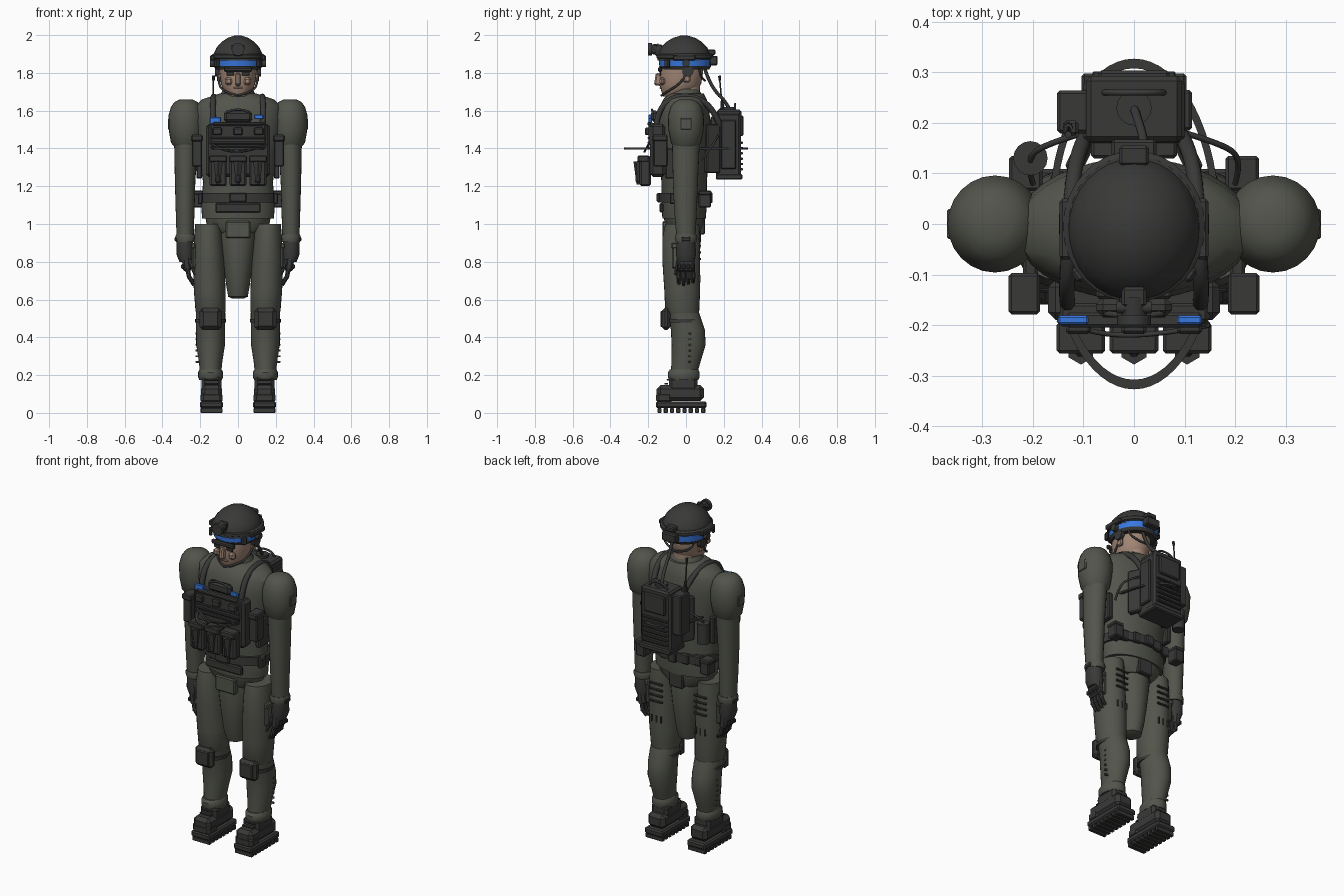
import bpy, bmesh, math
from mathutils import Vector, Matrix


def mat(name, c):
    m = bpy.data.materials.new(name)
    m.diffuse_color = (*c, 1)
    return m


SUIT = mat("suit_cloth", (0.085, 0.09, 0.072))
GEAR = mat("dark_gear", (0.04, 0.041, 0.039))
SKIN = mat("skin", (0.36, 0.24, 0.18))
BLUE = mat("blue_marker", (0.04, 0.19, 0.75))


def finish(name, bm, m, smooth=True):
    bmesh.ops.recalc_face_normals(bm, faces=bm.faces)
    me = bpy.data.meshes.new(name)
    bm.to_mesh(me)
    bm.free()
    ob = bpy.data.objects.new(name, me)
    bpy.context.collection.objects.link(ob)
    me.materials.append(m)
    if smooth:
        bpy.ops.object.select_all(action='DESELECT')
        ob.select_set(True)
        bpy.context.view_layer.objects.active = ob
        bpy.ops.object.shade_smooth_by_angle(angle=math.radians(35))
    return ob


def box(name, c, size, m=GEAR, bev=0.006, rot=(0, 0, 0)):
    bm = bmesh.new()
    bmesh.ops.create_cube(bm, size=1)
    bmesh.ops.scale(bm, vec=size, verts=bm.verts)
    if bev:
        bmesh.ops.bevel(bm, geom=bm.edges[:], offset=min(bev, min(size) * .35), segments=1, affect='EDGES')
    for ang, ax in zip(rot, 'XYZ'):
        bmesh.ops.rotate(bm, verts=bm.verts, matrix=Matrix.Rotation(ang, 3, ax))
    bmesh.ops.translate(bm, vec=c, verts=bm.verts)
    return finish(name, bm, m, False)


def loft(name, rings, m=SUIT, n=28, caps=True):
    """Stack of ellipses: (cx, cy, z, rx, ry)."""
    bm = bmesh.new()
    loops = [[bm.verts.new((cx + rx * math.cos(2 * math.pi * i / n), cy + ry * math.sin(2 * math.pi * i / n), z))
              for i in range(n)] for cx, cy, z, rx, ry in rings]
    for a, b in zip(loops, loops[1:]):
        for i in range(n):
            bm.faces.new((a[i], a[(i + 1) % n], b[(i + 1) % n], b[i]))
    if caps:
        bm.faces.new(loops[0])
        bm.faces.new(loops[-1])
    return finish(name, bm, m)


def cyl(name, a, b, r, m=GEAR, r2=None, n=16):
    a, b = Vector(a), Vector(b)
    bm = bmesh.new()
    bmesh.ops.create_cone(bm, cap_ends=True, segments=n, radius1=r, radius2=r if r2 is None else r2, depth=(b - a).length)
    bm.transform(Matrix.Translation((a + b) / 2) @ (b - a).to_track_quat('Z', 'Y').to_matrix().to_4x4())
    return finish(name, bm, m)


def tube(name, pts, r, m=GEAR, cyclic=False):
    cu = bpy.data.curves.new(name, 'CURVE')
    cu.dimensions = '3D'
    cu.bevel_depth, cu.bevel_resolution, cu.resolution_u = r, 2, 6
    cu.use_fill_caps = True
    sp = cu.splines.new('NURBS')
    sp.points.add(len(pts) - 1)
    for p, q in zip(sp.points, pts):
        p.co = (*q, 1)
    sp.order_u, sp.use_endpoint_u, sp.use_cyclic_u = 3, True, cyclic
    ob = bpy.data.objects.new(name, cu)
    bpy.context.collection.objects.link(ob)
    cu.materials.append(m)


# Torso, collar, pelvis
loft("torso", [(0, -.01, 1.03, .19, .115), (0, -.01, 1.1, .195, .12), (0, -.01, 1.22, .185, .12), (0, -.01, 1.4, .21, .135),
               (0, -.01, 1.54, .235, .14), (0, -.01, 1.62, .23, .13), (0, -.005, 1.66, .19, .115), (0, 0, 1.69, .1, .095)], n=36)
loft("collar", [(0, 0, 1.66, .105, .1), (0, -.01, 1.7, .085, .085), (0, -.01, 1.715, .078, .078)])
loft("hips", [(0, -.01, .95, .1, .09), (0, -.01, .99, .165, .1), (0, -.01, 1.05, .175, .11)])
loft("crotch_guard", [(0, -.02, .605, .03, .03), (0, -.02, .615, .052, .055), (0, -.02, .68, .063, .075),
                      (0, -.02, .8, .08, .09), (0, -.02, .93, .095, .1), (0, -.02, .97, .09, .095)])
box("fly_panel", (0, -.105, .97), (.13, .04, .09), SUIT)
box("rear_hip_panel", (0, .085, .99), (.09, .03, .09), GEAR)

# Belt
loft("belt", [(0, -.01, 1.115, .205, .135), (0, -.01, 1.165, .205, .135)], GEAR, 36)
box("belt_buckle", (0, -.145, 1.14), (.09, .02, .05))
box("front_waist_flap", (0, -.13, 1.085), (.24, .02, .05))
for i in range(5):
    box("belt_rear_pouch", (-.14 + .07 * i, .125 - .02 * abs(i - 2), 1.14), (.05, .03, .06))

# Neck and head
loft("neck", [(0, 0, 1.64, .065, .07), (0, 0, 1.75, .068, .075)], SKIN)
loft("head", [(0, -.06, 1.675, .05, .06), (0, -.04, 1.70, .075, .09), (0, -.03, 1.74, .09, .11),
              (0, -.025, 1.8, .098, .115), (0, -.02, 1.88, .1, .115)], SKIN)
box("nose", (0, -.145, 1.765), (.028, .04, .065), SKIN, .008, (-.15, 0, 0))
box("mouth", (0, -.134, 1.72), (.05, .012, .01), SKIN, .003)
box("brow", (0, -.138, 1.818), (.15, .02, .025))

# Helmet with blue goggle band
loft("helmet_shell", [(0, -.01, 1.865, .132, .142), (0, -.01, 1.9, .13, .14), (0, -.01, 1.935, .113, .122),
                      (0, -.01, 1.965, .085, .093), (0, -.01, 1.985, .055, .06), (0, -.01, 1.997, .02, .02)], GEAR, 32)
loft("helmet_rim", [(0, -.005, 1.872, .128, .14), (0, -.005, 1.878, .14, .15), (0, -.005, 1.895, .14, .15),
                    (0, -.005, 1.902, .13, .14)], GEAR, 32)
loft("goggle_band", [(0, -.005, 1.835, .126, .136), (0, -.005, 1.872, .13, .14)], BLUE, 32)
loft("lower_rim", [(0, -.005, 1.818, .118, .128), (0, -.005, 1.836, .128, .138)], GEAR, 32)
box("helmet_rear_box", (0, .145, 1.865), (.09, .045, .05))
box("helmet_rear_clip", (0, .135, 1.91), (.06, .04, .03))
box("lamp_mount", (0, -.145, 1.92), (.05, .04, .06))
cyl("helmet_lamp", (0, -.145, 1.925), (0, -.195, 1.925), .03, r2=.024)
cyl("lamp_ring", (0, -.18, 1.925), (0, -.2, 1.925), .034)
cyl("lamp_knob", (-.035, -.165, 1.935), (.035, -.165, 1.935), .012)

for s in (-1, 1):
    # Face and helmet sides
    box("ear", (s * .1, .005, 1.78), (.02, .035, .06), SKIN, .006)
    box("cheek", (s * .05, -.125, 1.755), (.04, .03, .04), SKIN, .012)
    box("eye_socket", (s * .042, -.137, 1.795), (.04, .008, .02))
    cyl("ear_cup", (s * .1, .01, 1.81), (s * .122, .01, 1.81), .03)
    box("helmet_rail", (s * .135, -.01, 1.88), (.025, .12, .03))
    cyl("band_pivot", (s * .125, 0, 1.85), (s * .148, 0, 1.85), .02)
    box("band_clip", (s * .11, -.1, 1.85), (.02, .03, .045), rot=(0, 0, s * -.6))
    tube("chin_strap", [(s * .11, .03, 1.83), (s * .105, -.02, 1.75), (s * .08, -.1, 1.70), (0, -.13, 1.68)], .006)
    tube("nape_strap", [(s * .1, .07, 1.82), (s * .09, .08, 1.77), (0, .1, 1.76)], .006)
    # Arm: pointed shoulder cap, sleeve, cuff
    x = s * .275
    loft("shoulder", [(x, 0, 1.395, .05, .055), (x, 0, 1.43, .08, .08), (x, 0, 1.5, .092, .094), (x, 0, 1.57, .094, .096),
                      (x, 0, 1.62, .08, .082), (x, 0, 1.645, .062, .064), (x, 0, 1.66, .032, .032)], n=24)
    loft("sleeve", [(x + s * .005, 0, .92, .045, .05), (x + s * .005, -.003, 1.08, .05, .06),
                    (x + s * .005, -.003, 1.22, .054, .066), (x, 0, 1.48, .064, .075)], n=24)
    loft("sleeve_cuff", [(x + s * .002, 0, .905, .05, .055), (x + s * .002, 0, .93, .056, .06),
                         (x + s * .002, 0, .945, .05, .056)], n=24)
    box("wrist_tab", (s * .325, 0, .92), (.02, .05, .025))
    # Glove
    loft("glove_cuff", [(x, 0, .8, .035, .045), (s * .28, 0, .84, .046, .054), (s * .282, 0, .91, .044, .048)], GEAR, 20)
    box("glove_palm", (s * .272, 0, .79), (.045, .095, .085), bev=.012, rot=(0, s * .12, 0))
    for i in range(4):
        y = -.036 + .024 * i
        cyl("finger_base", (s * .268, y, .77), (s * .258, y * 1.1, .715), .012, n=8)
        cyl("finger_tip", (s * .258, y * 1.1, .72), (s * .235, y * 1.05, .675 + .008 * abs(i - 1)), .011, r2=.008, n=8)
        box("knuckle", (s * .293, y, .775), (.015, .018, .025), bev=.004)
    cyl("thumb", (s * .255, -.035, .81), (s * .225, -.055, .73), .014, r2=.01, n=8)
    # Leg
    x = s * .145
    loft("trouser_thigh", [(x + s * .012, -.02, 1.0, .07, .09), (x + s * .012, -.025, .93, .075, .1),
                           (x + s * .01, -.025, .8, .083, .1), (x + s * .005, -.02, .65, .084, .095),
                           (x, -.02, .54, .08, .09), (x, -.015, .52, .074, .082)])
    loft("trouser_shin", [(x, -.01, .21, .056, .07), (x, 0, .27, .062, .077), (x, .014, .36, .076, .09),
                          (x, .01, .44, .077, .09), (x, -.015, .53, .078, .085)])
    loft("ankle_cuff", [(x, -.012, .175, .06, .078), (x, -.012, .19, .066, .084), (x, -.012, .215, .066, .084),
                        (x, -.01, .23, .058, .075)])
    box("knee_pad", (x, -.105, .497), (.115, .045, .115), bev=.015)
    box("knee_pad_plate", (x, -.128, .497), (.085, .015, .085), bev=.006)
    loft("knee_strap", [(x, -.014, .478, .082, .093), (x, -.014, .496, .082, .093)], GEAR)
    box("thigh_pocket", (s * .232, -.02, .83), (.025, .11, .13), SUIT, .008)
    box("thigh_pocket_flap", (s * .236, -.02, .885), (.025, .115, .03), SUIT)
    for i in range(4):
        box("hamstring_rib", (x, .074, .92 - .035 * i), (.085, .012, .012), bev=.003)
    for dx in (-.03, 0, .03):
        box("thigh_vent", (x + dx, .072, .71), (.008, .012, .04), bev=.002)
    for i in range(6):
        box("shin_stud", (s * .212, .02, .42 - .03 * i), (.026, .012, .01), SUIT, .002)
    # Boot with lugged sole
    x = s * .14
    box("boot_shaft", (x, -.015, .15), (.105, .15, .08), bev=.015)
    box("boot_upper", (x, -.03, .105), (.112, .25, .085), bev=.02)
    box("boot_toe", (x, -.115, .08), (.115, .085, .06), bev=.015)
    box("boot_welt", (x, -.025, .043), (.122, .268, .036), bev=.008)
    for i in range(8):
        box("sole_lug", (x, -.14 + .033 * i, .0125), (.115, .022, .025), bev=.003)
    for i in range(3):
        box("boot_lace", (x, -.092 - .012 * i, .175 - .02 * i), (.07, .02, .008), bev=.002)
    # Harness straps and side pouches
    tube("shoulder_strap", [(s * .13, -.16, 1.5), (s * .135, -.15, 1.6), (s * .13, -.07, 1.675), (s * .125, .06, 1.675),
                            (s * .11, .15, 1.6), (s * .09, .18, 1.52)], .016)
    box("pack_brace", (s * .105, .14, 1.4), (.035, .08, .26), rot=(0, 0, s * .45))
    tube("side_frame", [(s * .1, .18, 1.48), (s * .17, .16, 1.45), (s * .215, .13, 1.4), (s * .2, .08, 1.34)], .006)
    box("side_pouch", (s * .217, -.135, 1.385), (.055, .075, .16))
    box("side_pouch_flap", (s * .217, -.138, 1.455), (.062, .082, .035))
    box("flank_panel", (s * .205, -.03, 1.32), (.03, .16, .16))
    box("hip_pouch", (s * .212, .1, 1.13), (.06, .065, .085))
    box("hip_pouch_flap", (s * .214, .1, 1.165), (.066, .07, .025))
    box("hip_clip", (s * .2, -.06, 1.135), (.025, .05, .06))
    box("shoulder_patch", (s * .364, 0, 1.53), (.012, .06, .06), SUIT)

# Chest rig
box("chest_plate", (0, -.15, 1.39), (.34, .08, .28), bev=.015)
box("chest_upper_panel", (0, -.175, 1.475), (.3, .045, .12), bev=.01)
box("chest_top_hump", (0, -.165, 1.57), (.15, .04, .06), bev=.015)
box("chest_top_lip", (0, -.19, 1.53), (.27, .03, .02))
tube("chest_handle", [(-.06, -.175, 1.585), (-.05, -.18, 1.605), (.05, -.18, 1.605), (.06, -.175, 1.585)], .006)
box("left_blue_marker", (-.12, -.19, 1.547), (.06, .018, .038), BLUE, .004)
box("right_blue_marker", (.11, -.19, 1.567), (.05, .018, .024), BLUE, .004)
for dx in (-.11, 0, .11):
    box("chest_clip", (dx, -.205, 1.49), (.05, .025, .04))
for i in range(3):
    box("chest_webbing", (0, -.197, 1.455 - .025 * i), (.29, .012, .012), bev=.003)
for dx in (-.105, 0, .105):
    box("magazine_pouch", (dx, -.215, 1.28), (.09, .06, .16), bev=.01)
    box("pouch_flap", (dx, -.225, 1.345), (.096, .062, .035))
    box("pouch_spine", (dx, -.252, 1.275), (.03, .03, .12), bev=.01)
    cyl("pouch_point", (dx, -.25, 1.33), (dx, -.25, 1.21), .028, r2=.012, n=6)
tube("chest_cable", [(-.15, -.19, 1.43), (-.08, -.22, 1.385), (.05, -.22, 1.38), (.15, -.2, 1.42)], .005)

# Thin flat hoop around the torso
bm = bmesh.new()
hoop = [[bm.verts.new((a * math.cos(i * math.pi / 32), b * math.sin(i * math.pi / 32), z)) for i in range(64)]
        for a, b, z in ((.17, .327, 1.394), (.17, .327, 1.404), (.156, .308, 1.404), (.156, .308, 1.394))]
for k in range(4):
    for i in range(64):
        a, b, j = hoop[k], hoop[(k + 1) % 4], (i + 1) % 64
        bm.faces.new((a[i], a[j], b[j], b[i]))
finish("torso_hoop", bm, GEAR)

# Backpack radio
box("pack_frame", (0, .155, 1.42), (.17, .05, .3))
box("pack_body", (0, .225, 1.415), (.2, .13, .35), bev=.012)
box("pack_lid", (0, .228, 1.585), (.19, .13, .04), bev=.01)
box("pack_base", (0, .228, 1.25), (.208, .14, .03))
box("pack_rear_panel", (0, .293, 1.52), (.14, .022, .11))
for i in range(6):
    box("pack_vent", (0, .292, 1.43 - .028 * i), (.165, .02, .012), bev=.003)
box("pack_side_unit", (-.117, .222, 1.47), (.07, .085, .24))
box("pack_side_knob", (-.125, .19, 1.6), (.03, .03, .03))
box("pack_right_rail", (.105, .225, 1.42), (.02, .08, .26))
cyl("hose_socket", (0, .23, 1.59), (0, .23, 1.62), .035)
tube("pack_handle", [(-.06, .26, 1.6), (-.05, .26, 1.635), (.05, .26, 1.635), (.06, .26, 1.6)], .006)
tube("helmet_hose", [(.02, .1, 1.82), (.02, .12, 1.76), (.02, .165, 1.69), (.01, .2, 1.66), (0, .23, 1.61)], .009)
cyl("antenna_base", (-.13, .195, 1.58), (-.13, .19, 1.65), .009, n=8)
cyl("antenna", (-.13, .19, 1.64), (-.13, .178, 1.77), .004, n=8)
cyl("antenna_tip", (-.13, .179, 1.76), (-.13, .177, 1.785), .007, n=8)
cyl("canteen", (-.205, .13, 1.28), (-.205, .13, 1.4), .034)
